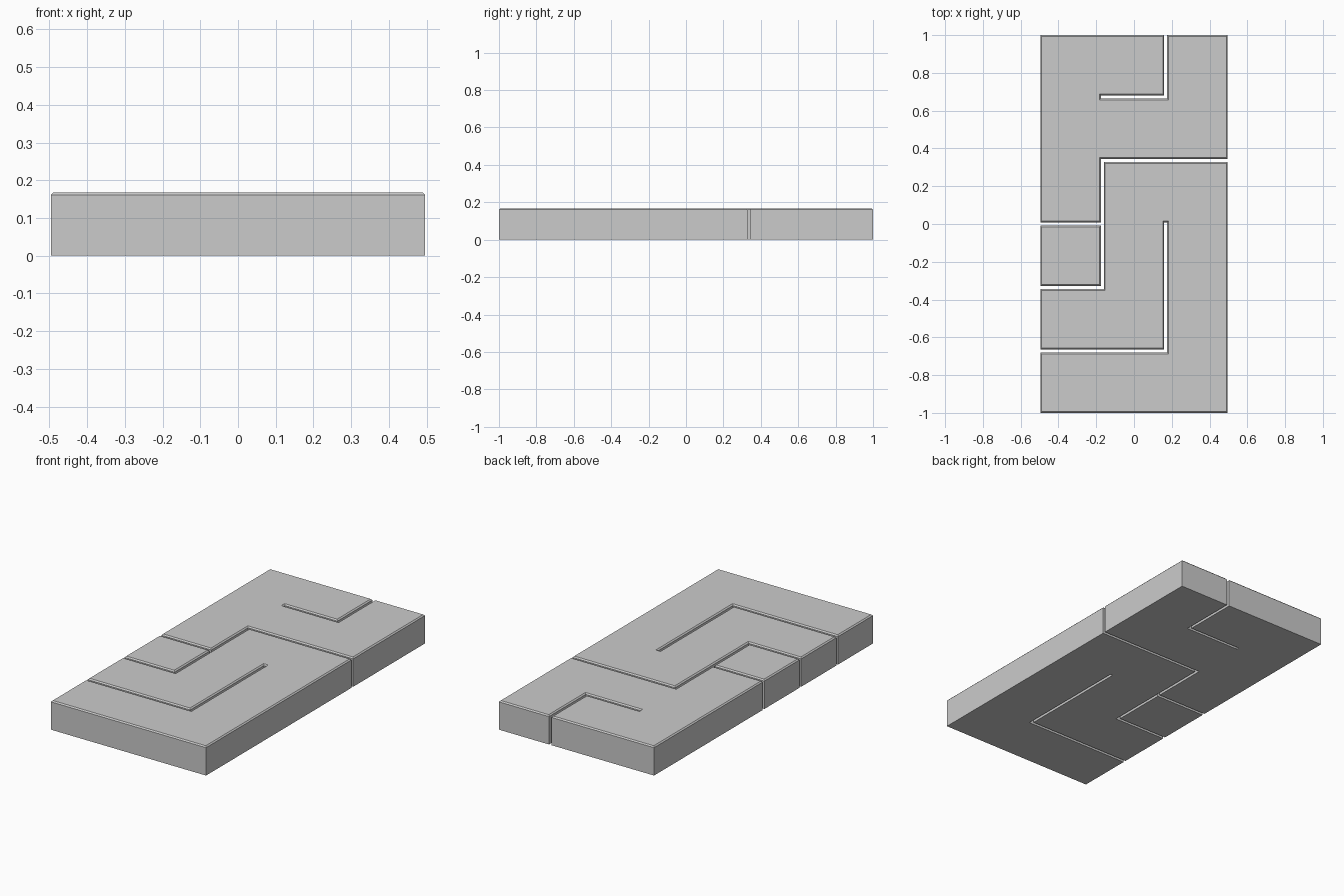
import bpy, bmesh
from mathutils import Vector

if "Cube" in bpy.data.objects:
    bpy.data.objects.remove(bpy.data.objects["Cube"])

GAP = 0.016                 # clearance between neighbouring tiles
CELL = (2 + GAP) / 6        # 3 x 6 grid of square cells
HEIGHT = CELL / 2
CHAMFER = 0.007


def inset(path, d):
    """Inset a counter-clockwise grid outline; slit tips get a square end."""
    out = []
    pts = [Vector(((i - 1.5) * CELL, (j - 3) * CELL)) for i, j in path]
    for k, p in enumerate(pts):
        d1 = (p - pts[k - 1]).normalized()
        d2 = (pts[(k + 1) % len(pts)] - p).normalized()
        n1, n2 = Vector((-d1.y, d1.x)), Vector((-d2.y, d2.x))
        if d1.dot(d2) < -0.5:
            out += [p + d * (n1 + d1), p + d * (n2 + d1)]
        else:
            out.append(p + d * (n1 + n2))
    return out


def tile(name, path):
    """Flat-bottomed tile with a chamfered top edge."""
    bm = bmesh.new()
    levels = [(GAP / 2, 0), (GAP / 2, HEIGHT - CHAMFER), (GAP / 2 + CHAMFER, HEIGHT)]
    rings = [[bm.verts.new((v.x, v.y, z)) for v in inset(path, d)] for d, z in levels]
    for lo, hi in zip(rings, rings[1:]):
        n = len(lo)
        for k in range(n):
            m = (k + 1) % n
            bm.faces.new((lo[k], lo[m], hi[m], hi[k]))
    bm.faces.new(rings[0][::-1])
    bm.faces.new(rings[-1])
    mesh = bpy.data.meshes.new(name)
    bm.to_mesh(mesh)
    bm.free()
    obj = bpy.data.objects.new(name, mesh)
    bpy.context.collection.objects.link(obj)


# Back tile, with an L-shaped slit from the rear edge
tile("back_tile", [(0, 3), (1, 3), (1, 4), (3, 4), (3, 6), (2, 6), (2, 5),
                   (1, 5), (2, 5), (2, 6), (0, 6)])
# Small square tile on the left edge
tile("square_tile", [(0, 2), (1, 2), (1, 3), (0, 3)])
# Front tile, with an L-shaped slit from the left edge
tile("front_tile", [(0, 0), (3, 0), (3, 4), (1, 4), (1, 2), (0, 2), (0, 1),
                    (2, 1), (2, 3), (2, 1), (0, 1)])
